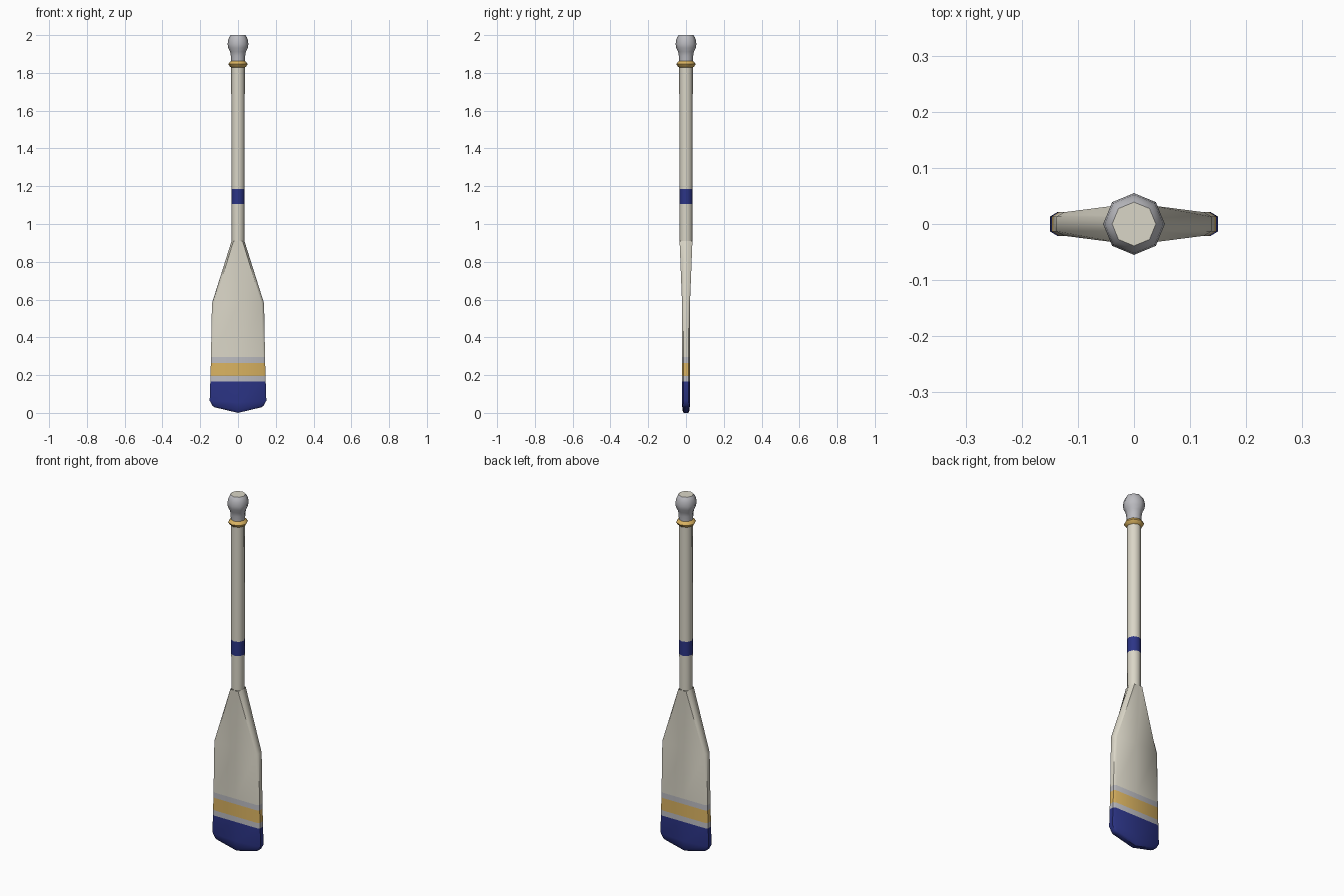
import bpy, bmesh, math

if "Cube" in bpy.data.objects:
    bpy.data.objects.remove(bpy.data.objects["Cube"])

def material(name, rgb):
    m = bpy.data.materials.new(name)
    m.diffuse_color = (*rgb, 1)
    m.use_nodes = True
    m.node_tree.nodes["Principled BSDF"].inputs["Base Color"].default_value = m.diffuse_color
    return m

MATS = [material("cream", (0.70, 0.67, 0.57)), material("navy", (0.025, 0.035, 0.24)),
        material("gold", (0.70, 0.45, 0.12)), material("grey", (0.50, 0.50, 0.53))]
CREAM, NAVY, GOLD, GREY = range(4)

def loft(name, rings, colours, cap_first=None, cap_last=None, angle=50):
    """Skin consecutive rings of points; one colour per band."""
    bm = bmesh.new()
    loops = [[bm.verts.new(p) for p in ring] for ring in rings]
    n = len(loops[0])
    for a, b, c in zip(loops, loops[1:], colours):
        for i in range(n):
            j = (i + 1) % n
            bm.faces.new((a[i], a[j], b[j], b[i])).material_index = c
    # caps are strips of quads running across the ring
    for loop, c in ((loops[0], cap_first), (loops[-1], cap_last)):
        if c is None:
            continue
        for i in range(n // 2):
            quad = dict.fromkeys((loop[i], loop[i + 1], loop[(n - i - 1) % n], loop[(n - i) % n]))
            bm.faces.new(list(quad)).material_index = c
    bmesh.ops.recalc_face_normals(bm, faces=bm.faces)
    me = bpy.data.meshes.new(name)
    bm.to_mesh(me)
    bm.free()
    for m in MATS:
        me.materials.append(m)
    ob = bpy.data.objects.new(name, me)
    bpy.context.collection.objects.link(ob)
    bpy.context.view_layer.objects.active = ob
    ob.select_set(True)
    bpy.ops.object.shade_smooth_by_angle(angle=math.radians(angle))
    ob.select_set(False)
    return ob

def octagon(r, z):
    return [(r * math.cos(k * math.pi / 4), r * math.sin(k * math.pi / 4), z) for k in range(8)]

def blade_ring(z, w, t, inner, edge, droop=0):
    """Flat bevelled section: half width w, half thickness t, mid dropped by droop."""
    q = [(w, 0), (w, edge), (inner, t), (0, t)]
    if z == 0.91:                                   # blends into the octagonal shaft
        q[1] = ((w + inner) / 2, t * 0.354)
    half = q + [(-x, y) for x, y in q[-2::-1]]
    ring = half + [(x, -y) for x, y in half[-2:0:-1]]
    return [(x, y, z - droop * (1 - abs(x) / w)) for x, y in ring]

# Blade, tip to throat, with painted stripes
R = 0.034
rows = [(0.030, 0.125, 0.012, 0.115, 0.007, 0.030),
        (0.038, 0.135, 0.019, 0.122, 0.012, 0.026),
        (0.065, 0.150, 0.021, 0.137, 0.013, 0.010)]
for z in (0.165, 0.195, 0.265, 0.295):
    w = 0.151 - 0.027 * z
    rows.append((z, w, 0.021, w - 0.013, 0.013))
rows += [(0.58, 0.138, 0.021, 0.125, 0.013), (0.91, R, R, R * 0.707, 0.012)]
loft("blade", [blade_ring(*r) for r in rows],
     [NAVY, NAVY, NAVY, GREY, GOLD, GREY, CREAM, CREAM], cap_first=NAVY)

# Shaft with painted band
loft("shaft", [octagon(r, z) for r, z in ((R, 0.91), (0.035, 1.105), (0.035, 1.185), (0.036, 1.87))],
     [CREAM, NAVY, CREAM])

# Collar ring
loft("collar", [octagon(r, z) for r, z in
     ((0.034, 1.828), (0.043, 1.833), (0.051, 1.846), (0.043, 1.859), (0.034, 1.864))],
     [GOLD] * 4)

# Grip knob with bare end
loft("grip_knob", [octagon(r, z) for r, z in
     ((0.037, 1.858), (0.038, 1.89), (0.042, 1.912), (0.052, 1.932), (0.055, 1.952),
      (0.052, 1.975), (0.046, 1.990), (0.039, 2.0))],
     [GREY] * 7, cap_last=CREAM)
